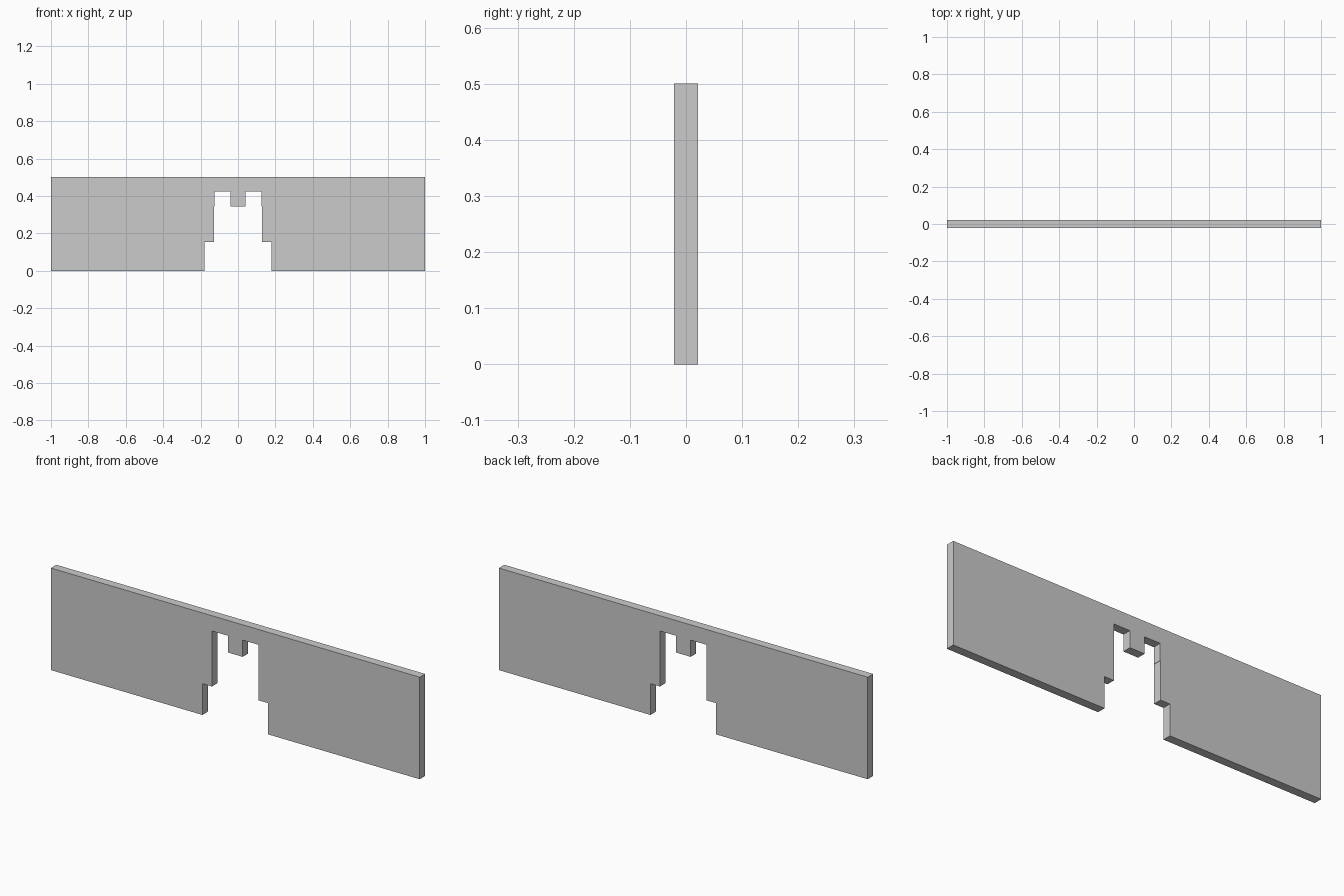
import bpy, bmesh

if "Cube" in bpy.data.objects:
    bpy.data.objects.remove(bpy.data.objects["Cube"])

HALF_DEPTH = 0.021

# Right half of the plate outline (x, z), from tooth bottom around to the top
half = [(0.04, 0.343), (0.04, 0.425), (0.125, 0.425), (0.125, 0.343),
        (0.127, 0.343), (0.127, 0.153), (0.178, 0.153), (0.178, 0.0),
        (1.0, 0.0), (1.0, 0.5)]
outline = half + [(-x, z) for x, z in reversed(half)]
n = len(outline)

# Front and back faces from the mirrored outline, joined by side walls
bm = bmesh.new()
front = [bm.verts.new((x, -HALF_DEPTH, z)) for x, z in outline]
back = [bm.verts.new((x, HALF_DEPTH, z)) for x, z in outline]
bm.faces.new(front)
bm.faces.new(back[::-1])
for i in range(n):
    j = (i + 1) % n
    bm.faces.new((front[j], front[i], back[i], back[j]))
bmesh.ops.recalc_face_normals(bm, faces=bm.faces)

mesh = bpy.data.meshes.new("notched_panel")
bm.to_mesh(mesh)
bm.free()
panel = bpy.data.objects.new("notched_panel", mesh)
bpy.context.collection.objects.link(panel)
